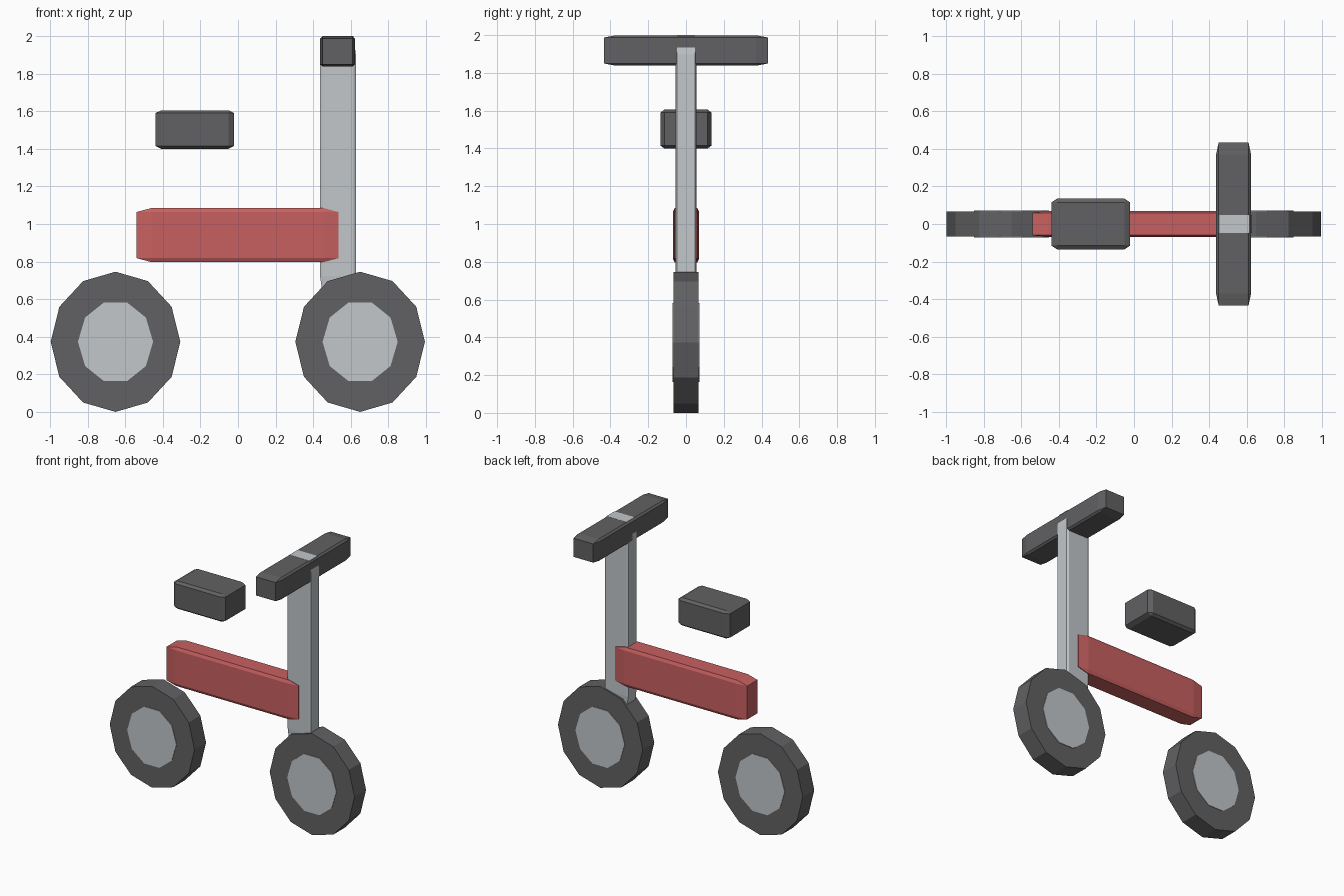
import bpy, bmesh, math
from mathutils import Matrix, Vector

cube = bpy.data.objects.get("Cube")
if cube:
    bpy.data.objects.remove(cube, do_unlink=True)


def material(name, rgb):
    mat = bpy.data.materials.new(name)
    mat.use_nodes = True
    color = (*rgb, 1)
    mat.diffuse_color = color
    mat.node_tree.nodes["Principled BSDF"].inputs["Base Color"].default_value = color
    return mat


RUBBER = material("dark grey", (0.12, 0.12, 0.125))
METAL = material("light grey", (0.54, 0.57, 0.59))
PAINT = material("soft red", (0.58, 0.117, 0.117))


def finish(name, bm, mat):
    mesh = bpy.data.meshes.new(name)
    bm.to_mesh(mesh)
    bm.free()
    mesh.materials.append(mat)
    obj = bpy.data.objects.new(name, mesh)
    bpy.context.collection.objects.link(obj)


def beam(name, low, high, mat):
    """Chamfered unit cube stretched between two corners."""
    low, high = Vector(low), Vector(high)
    bm = bmesh.new()
    bmesh.ops.create_cube(bm, size=1)
    bmesh.ops.bevel(bm, geom=bm.edges[:], offset=0.074, segments=1,
                    affect='EDGES')
    bmesh.ops.scale(bm, vec=high - low, verts=bm.verts)
    bmesh.ops.translate(bm, vec=(low + high) / 2, verts=bm.verts)
    finish(name, bm, mat)


def disc(name, x, sides, rx, rz, half_width, mat):
    """Flat-sided disc lying in the xz plane, with a vertex on the x axis."""
    bm = bmesh.new()
    bmesh.ops.create_cone(bm, cap_ends=True, segments=sides, radius1=1,
                          radius2=1, depth=2)
    first = min(bm.verts, key=lambda v: abs(math.atan2(v.co.y, v.co.x)))
    turn = -math.atan2(first.co.y, first.co.x)
    bmesh.ops.rotate(bm, matrix=Matrix.Rotation(turn, 3, 'Z'), verts=bm.verts)
    bmesh.ops.rotate(bm, matrix=Matrix.Rotation(math.pi / 2, 3, 'X'), verts=bm.verts)
    bmesh.ops.scale(bm, vec=(rx, half_width, rz), verts=bm.verts)
    bmesh.ops.translate(bm, vec=(x, 0, 0.373), verts=bm.verts)
    finish(name, bm, mat)


# Wheels: tyre with a slightly proud hub
for end, x in (("rear", -0.652), ("front", 0.65)):
    disc(end + "_tyre", x, 12, 0.345, 0.373, 0.067, RUBBER)
    disc(end + "_hub", x, 10, 0.2, 0.22, 0.071, METAL)

# Frame, steering post, handlebar and seat
beam("frame", (-0.54, -0.07, 0.797), (0.535, 0.07, 1.085), PAINT)
beam("steering_post", (0.437, -0.055, 0.62), (0.628, 0.055, 2.0), METAL)
beam("handlebar", (0.437, -0.435, 1.838), (0.623, 0.435, 1.999), RUBBER)
beam("seat", (-0.44, -0.135, 1.4), (-0.02, 0.135, 1.605), RUBBER)
